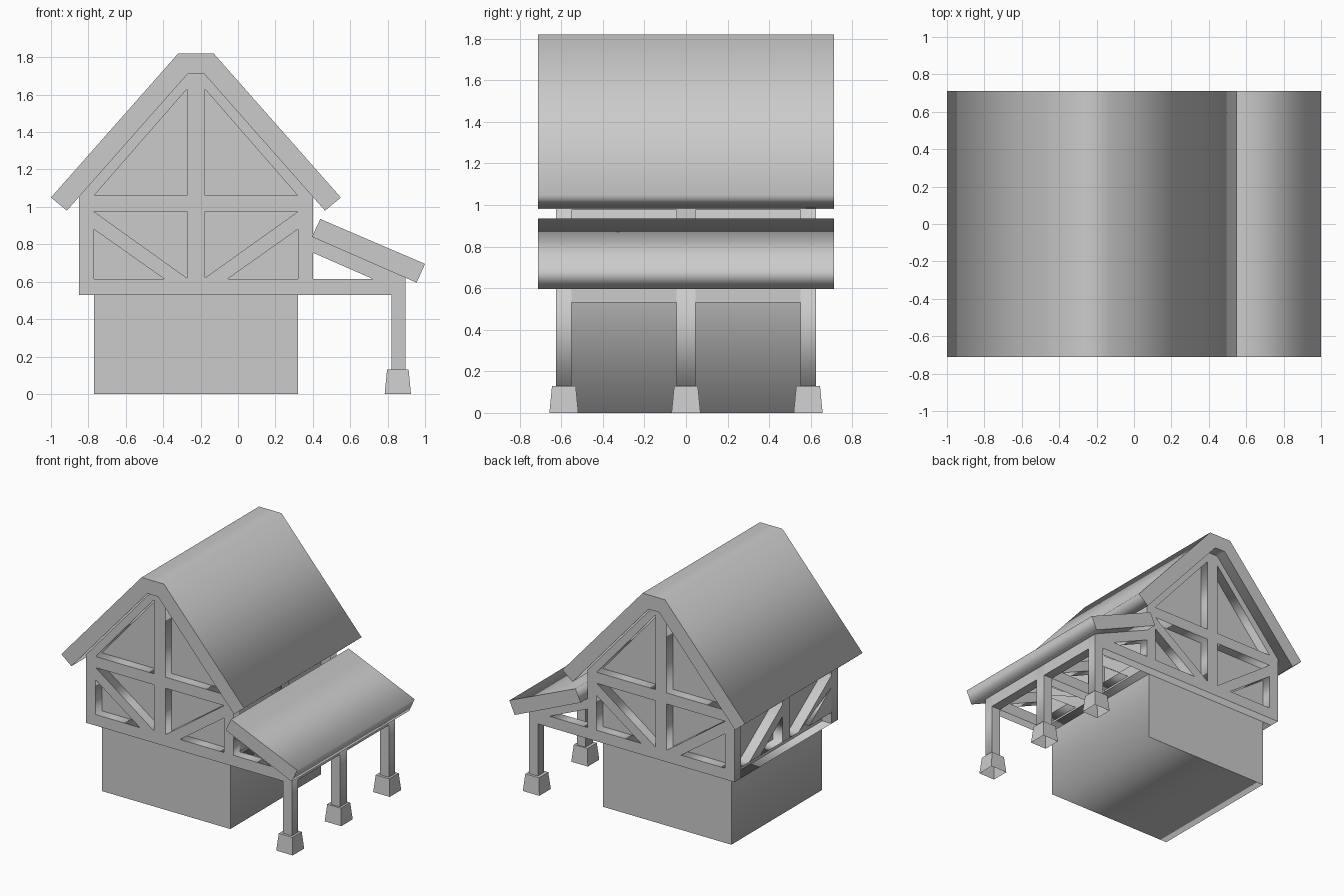
import bpy
import bmesh
from math import pi

cube = bpy.data.objects.get("Cube")
if cube:
    bpy.data.objects.remove(cube, do_unlink=True)

grey = bpy.data.materials.new("light grey")
grey.use_nodes = True
colour = (0.6, 0.6, 0.6, 1)
grey.diffuse_color = colour
grey.node_tree.nodes["Principled BSDF"].inputs["Base Color"].default_value = colour


def add_object(name, mesh):
    mesh.materials.clear()
    mesh.materials.append(grey)
    obj = bpy.data.objects.new(name, mesh)
    bpy.context.collection.objects.link(obj)
    return obj


def slab(name, outline, depth, at=0, holes=(), along="y"):
    """Extrude an upright outline with holes; it faces y or x, centred on at."""
    curve = bpy.data.curves.new(name, "CURVE")
    curve.dimensions = "2D"
    curve.fill_mode = "BOTH"
    curve.extrude = depth / 2
    for loop in (outline, *holes):
        spline = curve.splines.new("POLY")
        spline.points.add(len(loop) - 1)
        for point, (u, v) in zip(spline.points, loop):
            point.co = (u, v, 0, 1)
        spline.use_cyclic_u = True
    temp = bpy.data.objects.new(name, curve)
    bpy.context.collection.objects.link(temp)
    bpy.context.view_layer.update()
    graph = bpy.context.evaluated_depsgraph_get()
    mesh = bpy.data.meshes.new_from_object(temp.evaluated_get(graph))
    bpy.data.objects.remove(temp, do_unlink=True)
    obj = add_object(name, mesh)
    if along == "y":
        obj.rotation_euler = (pi / 2, 0, 0)
        obj.location.y = at
    else:
        obj.rotation_euler = (pi / 2, 0, pi / 2)
        obj.location.x = at
    return obj


def box(name, low, high, bottom_scale=1, open_bottom=False):
    """Box between two corners, with an optional flared or open bottom."""
    bm = bmesh.new()
    bmesh.ops.create_cube(bm, size=1)
    for v in bm.verts:
        k = bottom_scale if v.co.z < 0 else 1
        for i in range(3):
            s = k if i < 2 else 1
            v.co[i] = (low[i] + high[i]) / 2 + v.co[i] * s * (high[i] - low[i])
    if open_bottom:
        floor = [f for f in bm.faces if f.normal.z < -0.9]
        bmesh.ops.delete(bm, geom=floor, context="FACES_ONLY")
    mesh = bpy.data.meshes.new(name)
    bm.to_mesh(mesh)
    bm.free()
    return add_object(name, mesh)


MID = -0.225          # centre line of the house
FRAME_Y = 0.5875      # centre of each gable frame
BEAM = 0.075


def flip(loop):
    return [(2 * MID - x, z) for x, z in loop]


# Plastered walls, running from the ground up into the roof
slab("house_walls", [(-0.77, 0), (0.32, 0), (0.32, 1.13), (-0.18, 1.69),
                     (-0.27, 1.69), (-0.77, 1.13)], 1.1)

# Main roof with a flat ridge
roof_half = [(-0.27, 1.71), (-0.915, 0.98), (-1.0, 1.05), (-0.32, 1.82)]
slab("main_roof", roof_half + flip(roof_half)[::-1], 1.424)

# Porch roof
slab("porch_roof", [(0.395, 0.84), (0.44, 0.935), (1.0, 0.695), (0.955, 0.595)], 1.424)

# Gable timber frames, including the outer porch posts and rafters
gable = [(-0.85, 0.53), (0.82, 0.53), (0.82, 0.12), (0.895, 0.12), (0.895, 0.626),
         (0.4, 0.838), (0.4, 1.054), (-0.18, 1.71), (-0.27, 1.71), (-0.85, 1.054)]
left_holes = [
    [(-0.77, 1.06), (-0.273, 1.06), (-0.273, 1.63)],
    [(-0.77, 0.975), (-0.273, 0.975), (-0.273, 0.62)],
    [(-0.77, 0.88), (-0.77, 0.615), (-0.395, 0.615)],
]
porch_hole = [(0.4, 0.755), (0.72, 0.615), (0.4, 0.615)]
holes = left_holes + [flip(h) for h in left_holes] + [porch_hole]
for name, side in (("front", -1), ("back", 1)):
    slab(name + "_timber_frame", gable, BEAM, side * FRAME_Y, holes)

# Middle porch truss
slab("middle_porch_truss", [(0.32, 0.53), (0.82, 0.53), (0.82, 0.12), (0.895, 0.12),
                            (0.895, 0.626), (0.4, 0.838), (0.32, 0.838)],
     0.09, 0, [porch_hole])

# Side timber frames with one brace in each panel
side_holes = []
for y in (-0.55, 0.045):
    end = y + 0.505
    side_holes += [
        [(y, 0.9), (y, 0.975), (end, 0.975), (end, 0.615), (y + 0.4, 0.615)],
        [(y, 0.81), (y, 0.615), (y + 0.27, 0.615)],
    ]
for name, x in (("left", 0.36), ("right", -0.81)):
    slab(name + "_timber_frame", [(-0.55, 0.53), (0.55, 0.53), (0.55, 1.06), (-0.55, 1.06)],
         0.08, x, side_holes, "x")

# Porch edge beams and flared post footings
for name, y in (("front", -1), ("back", 1)):
    low, high = sorted((y * 0.045, y * 0.55))
    box(name + "_porch_beam", (0.82, low, 0.53), (0.895, high, 0.626))
for name, y in (("front", -FRAME_Y), ("middle", 0), ("back", FRAME_Y)):
    box(name + "_post_footing", (0.797, y - 0.057, 0), (0.912, y + 0.057, 0.13), 1.22, True)
